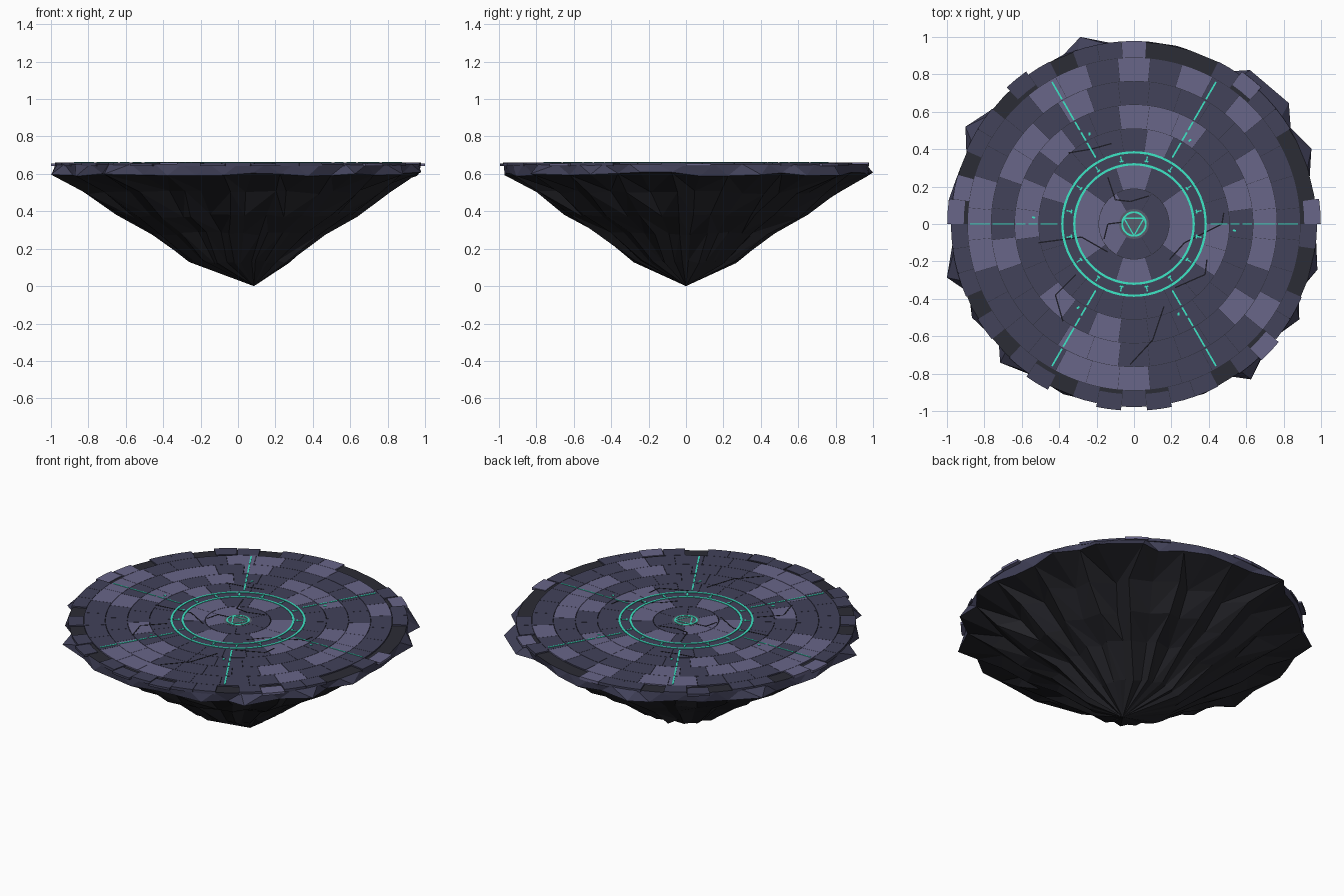
import bpy, bmesh, random
from math import sin, cos, radians, pi, hypot

random.seed(4)
if "Cube" in bpy.data.objects:
    bpy.data.objects.remove(bpy.data.objects["Cube"])


def make_material(name, rgb):
    m = bpy.data.materials.new(name)
    m.use_nodes = True
    m.diffuse_color = (*rgb, 1)
    m.node_tree.nodes["Principled BSDF"].inputs["Base Color"].default_value = (*rgb, 1)
    return m


SLATE = make_material("slate", (.054, .054, .102))
PALE = make_material("pale slate", (.14, .133, .25))
BASALT = make_material("basalt", (.024, .025, .035))
ROCK = make_material("under rock", (.018, .018, .023))
CRACK = make_material("crack", (.012, .012, .018))
GLOW = make_material("teal inlay", (.05, .85, .6))
HUB = make_material("hub stone", (.10, .11, .15))

TOP = .66       # walking surface
BASE = .652     # bed below the tiles
INLAY = .663


def finish(bm, name, mats):
    bmesh.ops.recalc_face_normals(bm, faces=bm.faces)
    mesh = bpy.data.meshes.new(name)
    bm.to_mesh(mesh)
    bm.free()
    for m in mats:
        mesh.materials.append(m)
    ob = bpy.data.objects.new(name, mesh)
    bpy.context.collection.objects.link(ob)


def polar(r, a, z=0):
    return (r * cos(a), r * sin(a), z)


def prism(bm, outline, z0, z1, mat=0):
    """Closed block raised from a flat outline."""
    low = [bm.verts.new((p[0], p[1], z0)) for p in outline]
    high = [bm.verts.new((p[0], p[1], z1)) for p in outline]
    faces = [bm.faces.new(high), bm.faces.new(low[::-1])]
    for i in range(len(low)):
        j = (i + 1) % len(low)
        faces.append(bm.faces.new((low[i], low[j], high[j], high[i])))
    for f in faces:
        f.material_index = mat


def sector(bm, r0, r1, a0, a1, z0, z1, mat=0, seg=1):
    arc = [a0 + (a1 - a0) * i / seg for i in range(seg + 1)]
    prism(bm, [polar(r1, a) for a in arc] + [polar(r0, a) for a in arc[::-1]], z0, z1, mat)


def stroke(bm, p, q, width, z0, z1):
    """Thin straight bar from p to q."""
    dx, dy = q[0] - p[0], q[1] - p[1]
    k = width / 2 / hypot(dx, dy)
    nx, ny = -dy * k, dx * k
    prism(bm, [(p[0] - nx, p[1] - ny), (q[0] - nx, q[1] - ny),
               (q[0] + nx, q[1] + ny), (p[0] + nx, p[1] + ny)], z0, z1)


# Island body: flat bed, faceted jagged rim, ridged cone beneath
N = 40
STEP = 2 * pi / N
spikes = [(53, 1.03), (38, 1.05), (23, 1.03), (-14, 1.01), (-30, 1.02), (-53, 1.04),
          (226, 1.03), (210, 1.0), (196, 1.04), (173, 1.0), (150, 1.04), (106, 1.04)]
reach = {int(radians(a % 360) / STEP): (r, radians(a)) for a, r in spikes}
bm = bmesh.new()
crown = [bm.verts.new(polar(.975, i * STEP, BASE)) for i in range(N)]
bm.faces.new(crown).material_index = 1
rim = []
for i in range(N):
    r, a = reach.get(i, (random.uniform(.95, .985), (i + .5) * STEP))
    rim.append(bm.verts.new(polar(r, a, .598 + random.uniform(-.012, .012))))
for i in range(N):
    j = (i + 1) % N
    bm.faces.new((crown[i], rim[i], crown[j]))
    bm.faces.new((rim[i], rim[j], crown[j]))
previous = rim
for r, z in [(.82, .5), (.645, .375), (.47, .28), (.275, .13)]:
    ring = []
    for i in range(N):
        ridge = random.uniform(.97, 1.02) if i % 2 else random.uniform(.87, .95)
        ring.append(bm.verts.new(polar(r * ridge, (i + .5 + random.uniform(-.2, .2)) * STEP,
                                       z + random.uniform(-.01, .01))))
    for i in range(N):
        j = (i + 1) % N
        a, b, c, d = previous[i], previous[j], ring[j], ring[i]
        for tri in ((a, b, c), (a, c, d)) if i % 2 else ((a, b, d), (b, c, d)):
            bm.faces.new(tri).material_index = 2
    previous = ring
tip = bm.verts.new((.085, 0, 0))
for i in range(N):
    bm.faces.new((previous[i], previous[(i + 1) % N], tip)).material_index = 2
finish(bm, "island_rock", [SLATE, BASALT, ROCK])

# Paving: rings of tiles, pale where a listed bearing falls on the tile
rings = [
    ("hub_paving", .07, .188, 6, [150, 210]),
    ("inner_paving", .19, .318, 10, [90, 0, 180, 270]),
    ("inlay_band", .32, .384, 16, []),
    ("court_paving", .386, .509, 22, [75, 157, 350, 335]),
    ("middle_paving", .511, .636, 24, [90, 75, 62, 165, 180, 141, 13, 258, 221]),
    ("walk_paving", .638, .763, 28,
     [110, 28, 16, 3, 350, 157, 139, 196, 238, 251, 316]),
    ("outer_paving", .765, .888, 32,
     [90, 70, 112, 122, 40, 50, 165, 176, 193, 242, 260, 275, 328]),
]


def listed(bearings, centre, half):
    return any(abs((b - centre + 180) % 360 - 180) <= half for b in bearings)


for name, r0, r1, count, bearings in rings:
    bm = bmesh.new()
    width = 360 / count
    for i in range(count):
        c = 90 + i * width
        half = radians(width / 2) - .0008 / r1
        sector(bm, r0, r1, radians(c) - half, radians(c) + half, BASE - .004, TOP,
               int(listed(bearings, c, width / 2)), 4)
    finish(bm, name, [SLATE, PALE])

# Broken edge course: some tiles gone, some slid outwards
bm = bmesh.new()
missing = [82, 74, 66, 110, 140, 160, 15, 22, 30, 350, 342, 205, 220, 243, 305]
pale_edge = [92, 4, 10, 168, 176, 48, 317]
slid = [262, 278, 4, 10, 48, 317, 130, 176, 235]
width = 360 / 46
for i in range(46):
    c = 90 + i * width
    if listed(missing, c, width / 2):
        continue
    slide = .02 if listed(slid, c, width / 2) else 0
    half = radians(width / 2) - .001
    sector(bm, .89 + slide, .978 + slide, radians(c) - half, radians(c) + half,
           BASE - .01, TOP - slide / 5, int(listed(pale_edge, c, width / 2)), 2)
finish(bm, "edge_paving", [SLATE, PALE])

# Hub stone
bm = bmesh.new()
prism(bm, [polar(.08, i * pi / 12) for i in range(24)], BASE - .004, TOP + .001)
finish(bm, "hub_stone", [HUB])


# Glowing circles, each a closed flat band
def band(name, r0, r1, sides=64):
    bm = bmesh.new()
    section = [(r0, TOP), (r1, TOP), (r1, INLAY), (r0, INLAY)]
    loops = [[bm.verts.new(polar(r, i * 2 * pi / sides, z)) for r, z in section]
             for i in range(sides)]
    for i in range(sides):
        here, there = loops[i - 1], loops[i]
        for k in range(4):
            bm.faces.new((here[k - 1], here[k], there[k], there[k - 1]))
    finish(bm, name, [GLOW])


band("outer_circle", .377, .389)
band("inner_circle", .313, .325)
band("hub_circle", .058, .068)

# Hub triangle
bm = bmesh.new()
corners = [polar(.062, radians(a)) for a in (30, 150, 270)]
for i in range(3):
    stroke(bm, corners[i - 1], corners[i], .007, TOP, INLAY)
finish(bm, "hub_triangle", [GLOW])

# Tick marks between the circles
bm = bmesh.new()
for i in range(16):
    a = (i + .5) * pi / 8
    stroke(bm, polar(.334, a), polar(.368, a), .007, TOP, INLAY)
    sector(bm, .337, .345, a - .03, a + .03, TOP, INLAY)
finish(bm, "tick_marks", [GLOW])

# Six dashed spokes, each with a small rune mark
bm = bmesh.new()
dashes = [(.41, .5), (.515, .565), (.58, .63), (.642, .757), (.77, .876)]
for i in range(6):
    a = i * pi / 3
    for r0, r1 in dashes:
        stroke(bm, polar(r0, a), polar(r1, a), .006 if i % 3 == 0 else .009, TOP, INLAY)
    stroke(bm, polar(.53, a - .06), polar(.545, a - .07), .01, TOP, INLAY)
finish(bm, "spokes", [GLOW])

# Cracks across the paving
cracks = [
    [(-.35, .38), (-.23, .4), (-.12, .43)],
    [(-.14, .25), (-.1, .13), (-.02, .12), (.08, .15)],
    [(-.51, -.1), (-.28, -.07), (-.14, -.15)],
    [(-.31, -.27), (-.42, -.38), (-.38, -.52)],
    [(.16, -.44), (.1, -.62), (-.02, -.75)],
    [(.39, -.19), (.38, -.27), (.22, -.34)],
    [(.48, .06), (.47, 0), (.27, -.1), (.19, -.19)],
    [(-.06, .01), (-.14, 0), (-.16, -.08)],
]
bm = bmesh.new()
for path in cracks:
    for p, q in zip(path, path[1:]):
        stroke(bm, p, q, .007, TOP, TOP + .0015)
finish(bm, "cracks", [CRACK])
